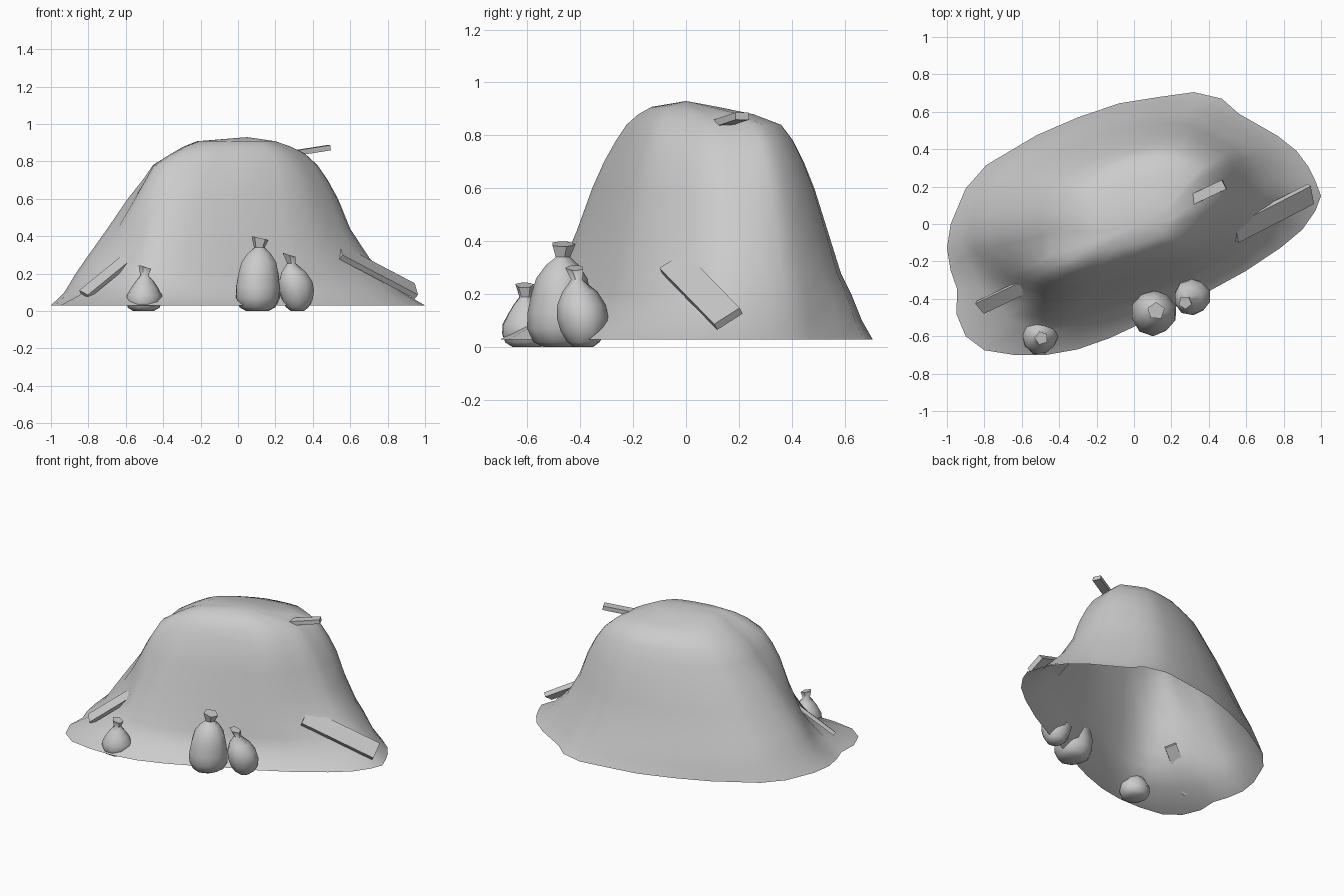
import bpy, bmesh, math
from mathutils import Vector

if "Cube" in bpy.data.objects:
    bpy.data.objects.remove(bpy.data.objects["Cube"])


def make_object(name, bm, smooth=None):
    bmesh.ops.recalc_face_normals(bm, faces=bm.faces)
    mesh = bpy.data.meshes.new(name)
    bm.to_mesh(mesh)
    bm.free()
    ob = bpy.data.objects.new(name, mesh)
    bpy.context.collection.objects.link(ob)
    if smooth is not None:
        bpy.ops.object.select_all(action='DESELECT')
        ob.select_set(True)
        bpy.context.view_layer.objects.active = ob
        bpy.ops.object.shade_smooth_by_angle(angle=math.radians(smooth))
    return ob


def bridge(bm, rings):
    n = len(rings[0])
    for a, b in zip(rings, rings[1:]):
        for i in range(n):
            j = (i + 1) % n
            bm.faces.new((a[i], a[j], b[j], b[i]))


def near(x, y, cx, cy, size):
    return math.exp(-((x - cx) ** 2 + (y - cy) ** 2) / size)


# Mound: irregular ground outline lofted through shrinking levels, open below
outline = [(1, .15), (.97, .23), (.93, .31), (.87, .39), (.77, .47), (.56, .59),
           (.47, .67), (.32, .705), (.14, .68), (-.08, .645), (-.3, .57),
           (-.52, .475), (-.79, .315), (-.9, .19), (-.98, 0), (-1, -.13),
           (-.98, -.25), (-.945, -.35), (-.95, -.48), (-.9, -.6), (-.8, -.675),
           (-.64, -.7), (-.47, -.7), (-.3, -.67), (-.13, -.61), (.02, -.54),
           (.2, -.45), (.4, -.36), (.6, -.25), (.78, -.13), (.9, -.03), (.97, .07)]
# z, x min, x max, y min, y max, corner pull, bulge strength
levels = [(.03, -1, 1, -.7, .705, 0, 0), (.10, -.93, .88, -.57, .665, .11, .25),
          (.20, -.87, .78, -.52, .625, .17, .6), (.28, -.815, .705, -.485, .585, .18, .8),
          (.44, -.70, .60, -.415, .535, .11, .95), (.60, -.59, .535, -.355, .485, .03, 1),
          (.70, -.51, .48, -.31, .445, -.03, 1), (.78, -.455, .425, -.265, .405, -.06, 1),
          (.84, -.36, .36, -.225, .36, -.08, .9), (.88, -.29, .28, -.18, .255, -.06, .7),
          (.908, -.22, .2, -.13, .12, -.03, .4)]
bm = bmesh.new()
rings = []
for z, x0, x1, y0, y1, pull, bulge in levels:
    ring = []
    for x, y in outline:
        k = 1 - pull * near(x, y, -.88, -.62, .06)
        px = (x0 + (x + 1) / 2 * (x1 - x0)) * k
        py = (y0 + (y + .7) / 1.405 * (y1 - y0)) * k
        front = bulge * near(x, y, .55, -.28, .12)
        middle = bulge * near(x, y, .12, -.48, .06)
        back = bulge * near(x, y, .7, .5, .1)
        px = max(min(px + .045 * front + .09 * back, x1), x0)
        py = max(min(py - .055 * front - .035 * middle + .035 * back, y1), y0)
        ring.append(bm.verts.new((px, py, z)))
    rings.append(ring)
bridge(bm, rings)
peak = bm.verts.new((.05, 0, .93))
for i, v in enumerate(rings[-1]):
    bm.faces.new((v, rings[-1][(i + 1) % len(outline)], peak))
make_object("mound", bm, 80)


# Planks stuck into the mound, given by the centre of the exposed end
def plank(name, end, inward, across, length, width, thick):
    d = Vector(inward).normalized()
    n = d.cross(Vector(across)).normalized()
    w = n.cross(d)
    bm = bmesh.new()
    rings = []
    for t in (0, length):
        c = Vector(end) + d * t
        rings.append([bm.verts.new(c + w * width / 2 * s + n * thick / 2 * u)
                      for s, u in ((-1, -1), (1, -1), (1, 1), (-1, 1))])
    bridge(bm, rings)
    bm.faces.new(rings[0])
    bm.faces.new(rings[1])
    make_object(name, bm)


plank("right_plank", (.945, .16, .107), (-.39, -.2, .205), (0, .1, .05), .5, .115, .03)
plank("left_plank", (-.822, -.446, .09), (.19, .09, .155), (.05, -.05, -.02), .34, .075, .024)
plank("upper_plank", (.483, .212, .873), (-.19, -.09, -.03), (-.02, .05, 0), .27, .055, .028)


# Tied sacks: ten-sided lumpy body narrowing to a five-sided neck and flared tip
def sack(name, x, y, profile, lean=(0, 0), turn=0.0):
    bm = bmesh.new()
    rings = []
    top = profile[-1][0]
    for k, (z, r) in enumerate(profile):
        t = (z / top) ** 2
        tied = k >= len(profile) - 2
        ring = []
        for i in range(10):
            a = turn + i * math.tau / 10
            if tied:
                q = r * (math.cos(math.pi / 5) if i % 2 else 1)
            else:
                q = r * (1 + .04 * math.sin(3 * a + k * .4))
            tilt = .01 * math.cos(a) if k == len(profile) - 1 else 0
            ring.append(bm.verts.new((x + lean[0] * t + q * math.cos(a),
                                      y + lean[1] * t + q * math.sin(a), z - tilt)))
        rings.append(ring)
    bridge(bm, rings)
    bm.faces.new(rings[0])
    bm.faces.new(rings[-1])
    make_object(name, bm, 60)


sack("tall_sack", .103, -.475,
     [(0, .06), (.02, .098), (.07, .122), (.13, .123), (.20, .112), (.26, .097),
      (.31, .062), (.34, .03), (.39, .048)], (.015, .01), .3)
sack("leaning_sack", .318, -.385,
     [(0, .035), (.02, .062), (.06, .085), (.11, .097), (.16, .092), (.21, .066),
      (.255, .024), (.30, .036)], (-.045, -.035), 1.0)
sack("small_sack", -.505, -.6,
     [(0, .055), (.018, .085), (.05, .096), (.085, .094), (.125, .072), (.165, .045),
      (.19, .024), (.235, .037)], (.01, -.01), .6)
